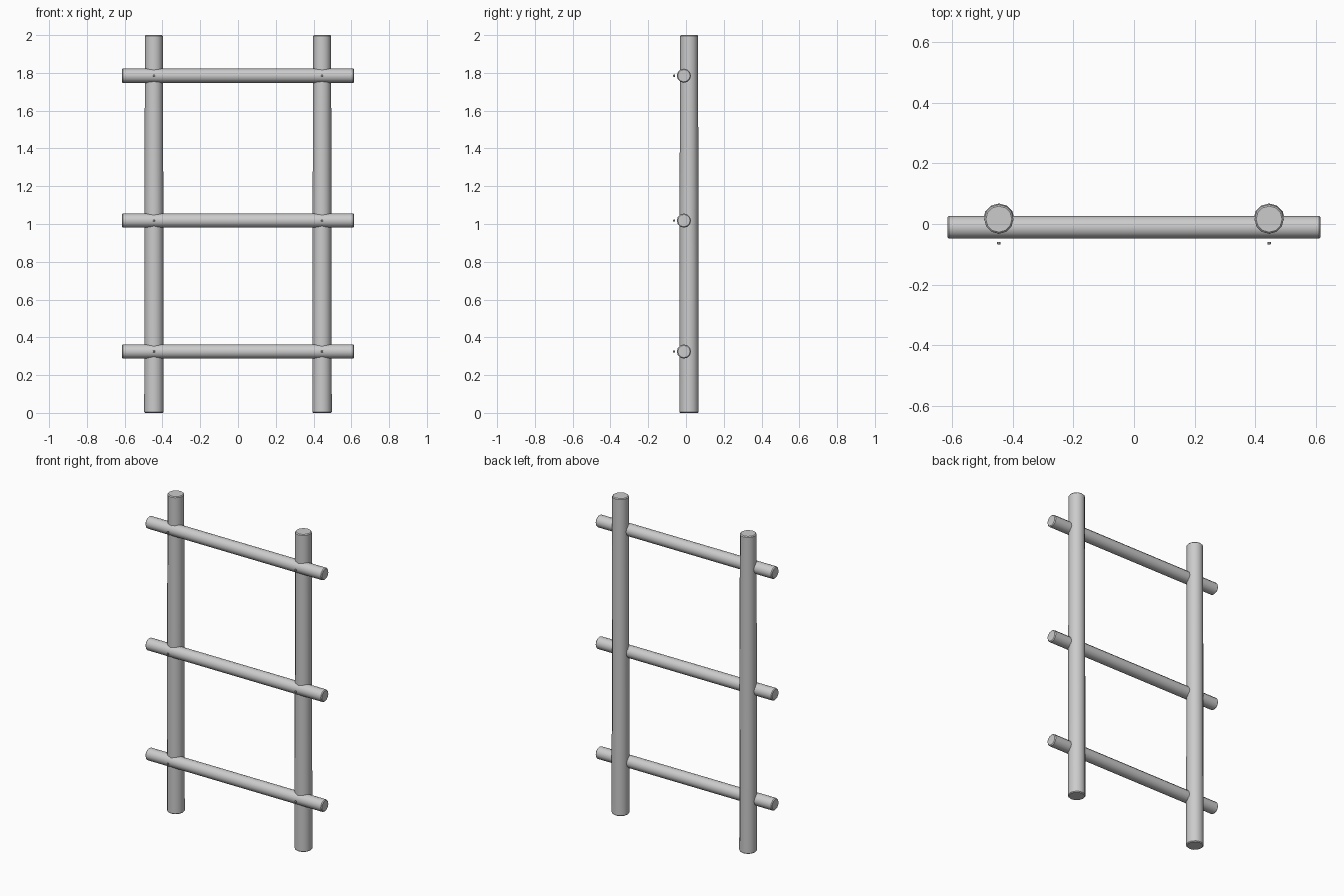
import bpy, bmesh, math
from mathutils import Matrix

if "Cube" in bpy.data.objects:
    bpy.data.objects.remove(bpy.data.objects["Cube"])

grey = bpy.data.materials.new("plain_grey")
grey.diffuse_color = (0.6, 0.6, 0.6, 1)
grey.use_nodes = True
grey.node_tree.nodes["Principled BSDF"].inputs["Base Color"].default_value = grey.diffuse_color


def log(name, r_start, r_end, length, matrix, sides=12, chamfer=0.005):
    """Round pole along local z, slightly tapered, with softened ends."""
    bm = bmesh.new()
    bmesh.ops.create_cone(bm, cap_ends=True, segments=sides, radius1=r_start,
                          radius2=r_end, depth=length)
    if chamfer:
        rims = [e for e in bm.edges
                if abs(e.verts[0].co.z - e.verts[1].co.z) < 1e-6]
        bmesh.ops.bevel(bm, geom=rims, offset=chamfer, segments=1,
                        affect='EDGES', profile=0.5)
    bm.transform(matrix)
    mesh = bpy.data.meshes.new(name)
    bm.to_mesh(mesh)
    bm.free()
    mesh.materials.append(grey)
    obj = bpy.data.objects.new(name, mesh)
    bpy.context.collection.objects.link(obj)
    bpy.ops.object.select_all(action='DESELECT')
    obj.select_set(True)
    bpy.context.view_layer.objects.active = obj
    bpy.ops.object.shade_smooth_by_angle(angle=math.radians(35))
    return obj


POST_X = 0.445
RUNG_Z = {"lower": 0.325, "middle": 1.018, "upper": 1.785}
sides = {"left": -1, "right": 1}

# Upright posts
for side, s in sides.items():
    log(f"{side}_post", 0.0515, 0.048, 2.0,
        Matrix.Translation((s * POST_X, 0.016, 1.0)))

# Cross rungs let into the front of the posts, with a peg at each joint
for level, z in RUNG_Z.items():
    log(f"{level}_rung", 0.0375, 0.0375, 1.23,
        Matrix.Translation((0, -0.011, z)) @ Matrix.Rotation(math.pi / 2, 4, 'Y'))
    for side, s in sides.items():
        log(f"{level}_{side}_peg", 0.006, 0.006, 0.009,
            Matrix.Translation((s * POST_X, -0.063, z))
            @ Matrix.Rotation(math.pi / 2, 4, 'X'), sides=8, chamfer=0.0015)
